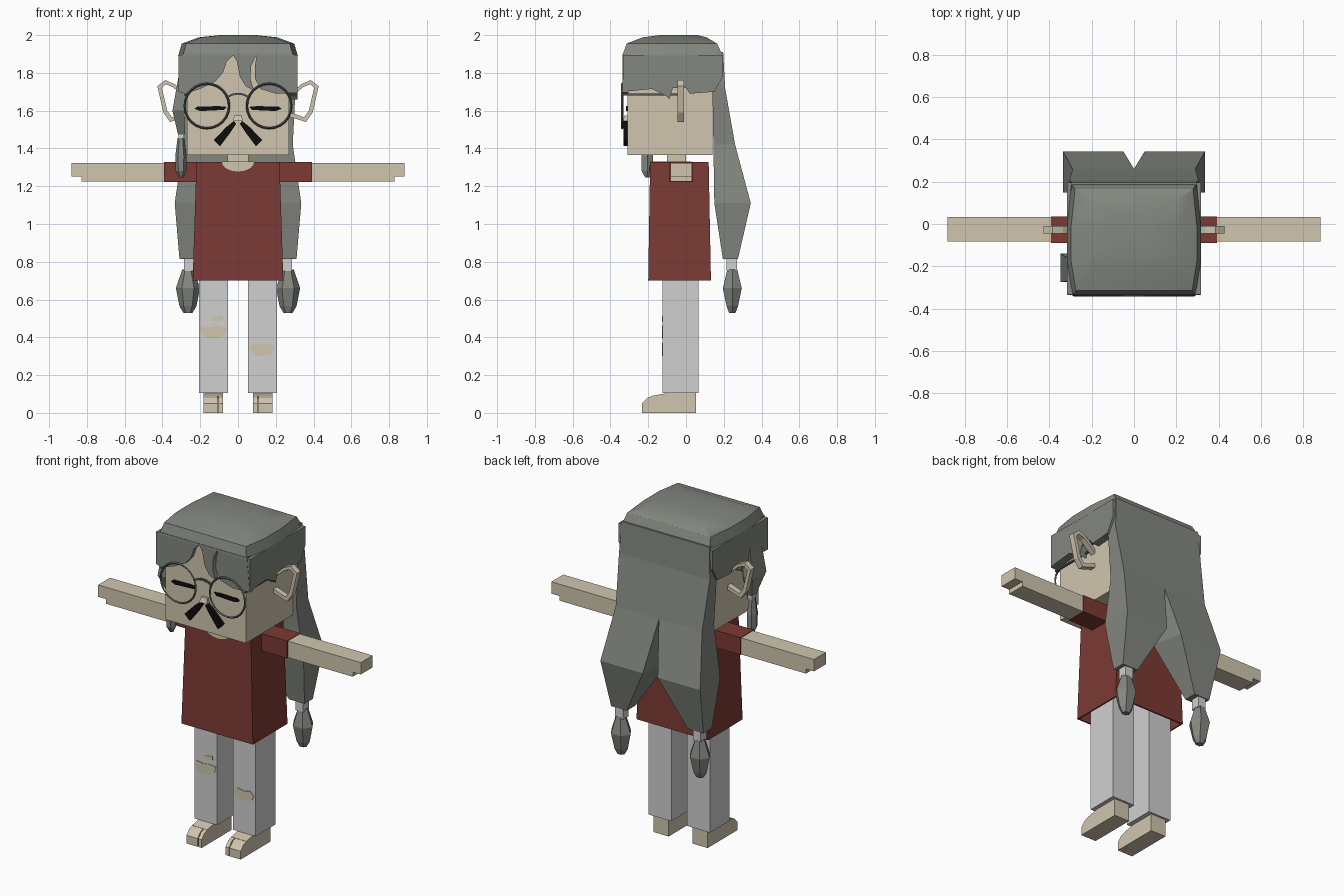
import bpy, bmesh, math
from mathutils import Vector

if "Cube" in bpy.data.objects:
    bpy.data.objects.remove(bpy.data.objects["Cube"], do_unlink=True)


def material(name, r, g, b):
    m = bpy.data.materials.new(name)
    m.use_nodes = True
    m.diffuse_color = (r, g, b, 1)
    m.node_tree.nodes["Principled BSDF"].inputs["Base Color"].default_value = (r, g, b, 1)
    return m


SKIN = material("skin", .63, .565, .43)
HAIR = material("grey_hair", .23, .245, .215)
SHIRT = material("dark_red", .2, .042, .034)
TROUSERS = material("pale_grey", .63, .63, .63)
FRAME = material("dark_grey", .1, .1, .1)
BLACK = material("black", .004, .004, .004)


def finish(name, bm, mat, mirror=False):
    bmesh.ops.recalc_face_normals(bm, faces=bm.faces)
    me = bpy.data.meshes.new(name)
    bm.to_mesh(me)
    bm.free()
    me.materials.append(mat)
    ob = bpy.data.objects.new(name, me)
    bpy.context.collection.objects.link(ob)
    if mirror:
        ob.modifiers.new("Mirror", "MIRROR")
    return ob


def loft(name, rings, mat, mirror=False, bottom=True):
    """Skin a list of rings, each with the same number of points."""
    bm = bmesh.new()
    vs = [[bm.verts.new(p) for p in ring] for ring in rings]
    n = len(vs[0])
    for a, b in zip(vs, vs[1:]):
        for i in range(n):
            bm.faces.new((a[i], a[(i + 1) % n], b[(i + 1) % n], b[i]))
    bm.faces.new(vs[0])
    if bottom:
        bm.faces.new(vs[-1])
    return finish(name, bm, mat, mirror)


def rect(z, x0, x1, y0, y1):
    return [(x0, y0, z), (x1, y0, z), (x1, y1, z), (x0, y1, z)]


def box(name, x, y, z, mat, mirror=False):
    return loft(name, [rect(z[1], *x, *y), rect(z[0], *x, *y)], mat, mirror)


def prism(name, pts, axis, lo, hi, mat, mirror=False):
    """Extrude a 2D outline along x (outline in y, z) or y (outline in x, z)."""
    def place(d):
        return [(d, a, b) if axis == "x" else (a, d, b) for a, b in pts]
    return loft(name, [place(lo), place(hi)], mat, mirror)


def gem(name, cx, cy, profile, mat, mirror=False, sides=6):
    """Faceted turned shape; profile holds z, x radius, y radius."""
    ang = [2 * math.pi * i / sides for i in range(sides)]
    return loft(name, [[(cx + rx * math.cos(t), cy + ry * math.sin(t), z) for t in ang]
                       for z, rx, ry in profile], mat, mirror)


# Head, neck, nose
box("head", (-.27, .27), (-.31, .14), (1.365, 1.92), SKIN)
box("neck", (-.055, .055), (-.1, .0), (1.28, 1.37), SKIN)
loft("nose", [rect(1.575, -.02, .02, -.325, -.3), rect(1.545, -.026, .026, -.335, -.3)], SKIN)

# Open looped ears
outer = [(.265, 1.68), (.335, 1.74), (.385, 1.762), (.427, 1.73), (.395, 1.59), (.36, 1.54), (.265, 1.57)]
inner = [(.265, 1.655), (.345, 1.725), (.383, 1.74), (.403, 1.72), (.375, 1.6), (.35, 1.565), (.265, 1.595)]
prism("ear", outer + inner[::-1], "y", -.045, -.01, SKIN, True)

# Closed eyes and moustache
prism("eye", [(.06, 1.62), (.075, 1.604), (.2, 1.598), (.23, 1.61), (.215, 1.622), (.1, 1.624)],
      "y", -.317, -.308, BLACK, True)
prism("moustache", [(.01, 1.53), (.022, 1.545), (.06, 1.515), (.128, 1.445), (.095, 1.412),
                    (.04, 1.485)], "y", -.33, -.305, BLACK, True)

# Round glasses
bpy.ops.mesh.primitive_torus_add(major_segments=24, minor_segments=4, major_radius=.118,
                                 minor_radius=.006, location=(.165, -.337, 1.625),
                                 rotation=(math.pi / 2, 0, 0))
rim = bpy.context.object
rim.name = "glasses_rim_left"
rim.data.materials.append(FRAME)
other = rim.copy()
other.name = "glasses_rim_right"
other.location.x *= -1
bpy.context.collection.objects.link(other)
arc = [(.06 * s, 1.665 + .02 * (1 - s * s)) for s in (-1, -.5, 0, .5, 1)]
prism("glasses_bridge", arc + [(x, z + .01) for x, z in reversed(arc)], "y", -.342, -.332, FRAME)
box("glasses_temple", (.275, .285), (-.337, -.04), (1.68, 1.69), FRAME, True)

# Hair cap: bowed outline shrinking into a soft dome
def cap_ring(z, k, y0, y1):
    right = [(.295 * k, y0), (.32 * k, y0 + .3 * (y1 - y0)), (.32 * k, y0 + .62 * (y1 - y0)),
             (.3 * k, y1)]
    return [(x, y, z) for x, y in right + [(-x, y) for x, y in reversed(right)]]


cap = loft("hair_cap", [cap_ring(2, .3, -.14, .06), cap_ring(1.988, .65, -.23, .11),
                        cap_ring(1.955, .93, -.315, .165), cap_ring(1.89, .99, -.337, .195)], HAIR)
bpy.context.view_layer.objects.active = cap
bpy.ops.object.select_all(action="DESELECT")
cap.select_set(True)
bpy.ops.object.shade_smooth_by_angle(angle=math.radians(30))

# Fringe locks and side hair
prism("fringe_right", [(-.295, 1.9), (-.315, 1.7), (-.28, 1.69), (-.2, 1.715), (-.12, 1.755), (-.08, 1.8),
                       (-.06, 1.86), (-.025, 1.893), (-.005, 1.86), (.01, 1.78), (.04, 1.73),
                       (.085, 1.705), (.065, 1.77), (.07, 1.84), (.1, 1.9)], "y", -.336, -.305, HAIR)
prism("fringe_left", [(.1, 1.9), (.09, 1.84), (.09, 1.77), (.12, 1.715), (.2, 1.69), (.315, 1.695),
                      (.295, 1.9)], "y", -.336, -.305, HAIR)
prism("side_hair", [(-.334, 1.895), (-.334, 1.7), (-.18, 1.715), (-.1, 1.675), (-.088, 1.66),
                    (-.07, 1.72), (0, 1.72), (.02, 1.69), (.15, 1.7), (.195, 1.78), (.195, 1.895)],
      "x", .265, .316, HAIR, True)

# Long back hair parting into two tied tails
loft("back_hair", [rect(1.91, 0, .295, .13, .197), rect(1.72, 0, .305, .14, .207),
                   rect(1.42, 0, .29, .145, .26),
                   [(.012, .15, 1.11), (.335, .15, 1.11), (.335, .343, 1.11), (.05, .343, 1.11)],
                   rect(.815, .205, .31, .195, .275)], HAIR, True)
box("tail_tie", (.235, .287), (.215, .27), (.75, .82), TROUSERS, True)
gem("tail_end", .265, .245, [(.76, .03, .03), (.66, .064, .058), (.565, .045, .035), (.53, .024, .02)],
    HAIR, True)

# Single side lock with a small hanging braid
def lock(name, rows, mat):
    loft(name, [rect(*r) for r in rows], mat)


lock("side_lock", [(1.78, -.315, -.27, -.27, -.16), (1.6, -.347, -.285, -.275, -.14),
                   (1.475, -.318, -.28, -.22, -.18)], HAIR)
lock("side_lock_tie", [(1.48, -.315, -.285, -.22, -.185), (1.45, -.315, -.285, -.22, -.185)], TROUSERS)
gem("side_lock_end", -.302, -.205, [(1.455, .018, .02), (1.36, .03, .036), (1.28, .028, .034),
                                    (1.245, .012, .012)], HAIR)

# Shirt, hollow underneath, with sleeves and round neckline
shirt = loft("shirt", [rect(1.327, -.22, .22, -.19, .12), rect(.7, -.24, .24, -.2, .132)],
             SHIRT, bottom=False)
shell = shirt.modifiers.new("Thickness", "SOLIDIFY")
shell.thickness = .012
shell.offset = -1
box("sleeve", (.2, .392), (-.09, .036), (1.222, 1.327), SHIRT, True)
scoop = [(.085 * math.cos(t), 1.328 - .05 * math.sin(t)) for t in
         (math.pi * i / 10 for i in range(11))]
prism("neckline", scoop, "y", -.195, -.187, SKIN)
box("neck_opening", (-.085, .085), (-.192, .03), (1.322, 1.33), SKIN)

# Arms with stepped fingertips
prism("arm", [(.38, 1.224), (.828, 1.224), (.828, 1.252), (.882, 1.252), (.882, 1.324), (.38, 1.324)],
      "y", -.082, .032, SKIN, True)

# Trousers with torn patches
box("trouser_leg", (.053, .206), (-.125, .065), (.105, 1), TROUSERS, True)
tears = {
    "knee_tear_right": [(-.2, .44), (-.19, .462), (-.15, .455), (-.1, .46), (-.06, .455), (-.068, .42),
                        (-.1, .395), (-.15, .393), (-.185, .41)],
    "thigh_tear_right": [(-.145, .487), (-.13, .508), (-.08, .514), (-.082, .492), (-.11, .485)],
    "knee_tear_left": [(.058, .345), (.085, .37), (.13, .36), (.17, .37), (.196, .345), (.18, .315),
                       (.13, .3), (.09, .308)],
}
for tear, outline in tears.items():
    prism(tear, outline, "y", -.128, -.12, SKIN)

# Feet with a separate big toe
prism("foot", [(.052, 0), (.052, .11), (-.1, .105), (-.18, .09), (-.18, 0)], "x", .08, .182, SKIN, True)
for toe, x0, x1 in (("big_toe", .08, .103), ("small_toes", .108, .182)):
    prism(toe, [(-.17, 0), (-.17, .092), (-.205, .08), (-.234, .05), (-.234, 0)], "x", x0, x1, SKIN, True)
